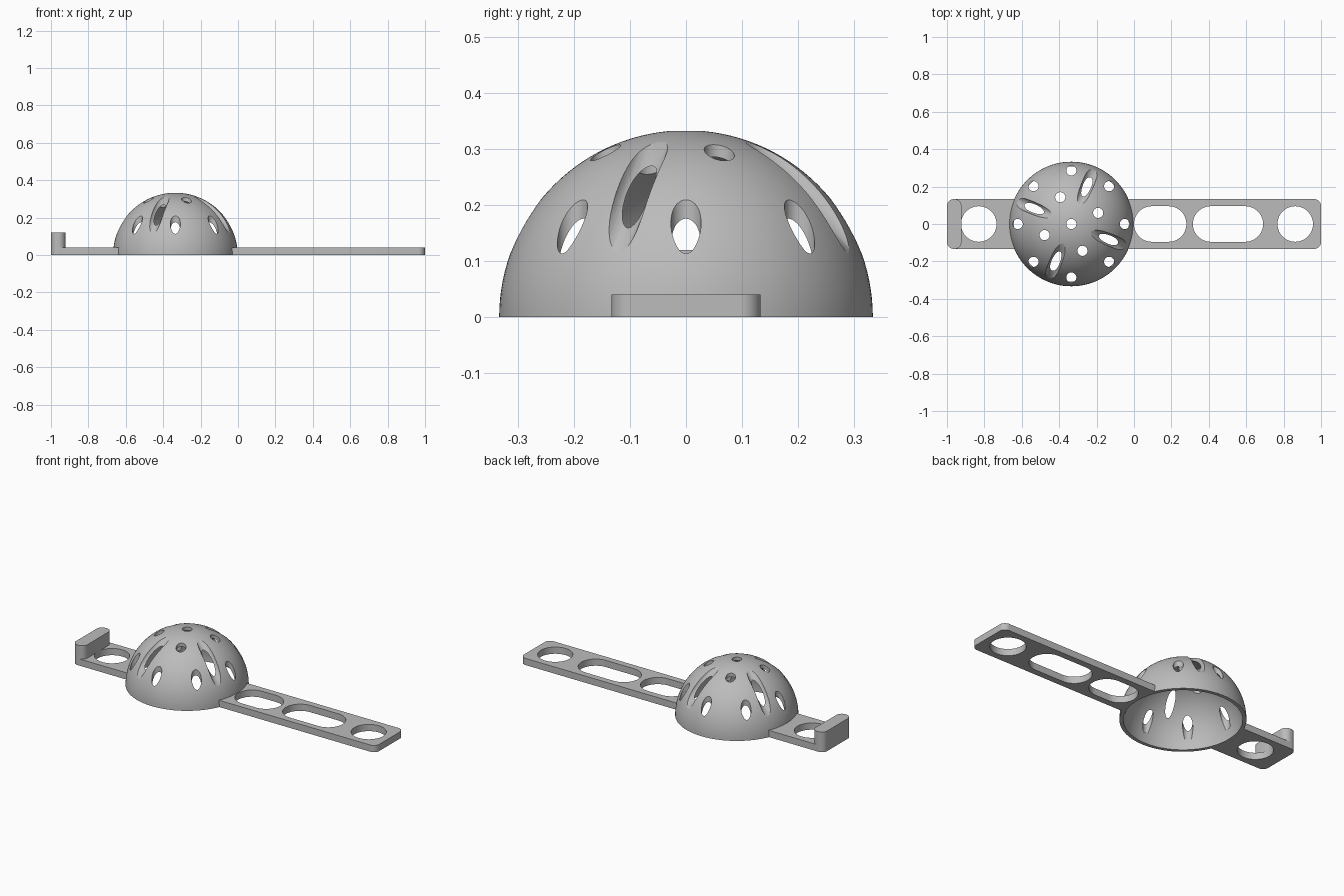
import bpy, bmesh
from math import sin, cos, pi, radians, sqrt
from mathutils import Matrix, Vector

if "Cube" in bpy.data.objects:
    bpy.data.objects.remove(bpy.data.objects["Cube"], do_unlink=True)

DOME_X, R_OUT, R_IN = -0.335, 0.333, 0.313
HALF_W, BAR_H = 0.133, 0.04

grey = bpy.data.materials.new("plain grey")
grey.use_nodes = True
colour = (0.5, 0.5, 0.5, 1)
grey.diffuse_color = colour
grey.node_tree.nodes["Principled BSDF"].inputs["Base Color"].default_value = colour


def add_object(name, bm):
    bmesh.ops.recalc_face_normals(bm, faces=bm.faces)
    mesh = bpy.data.meshes.new(name)
    bm.to_mesh(mesh)
    bm.free()
    mesh.materials.append(grey)
    obj = bpy.data.objects.new(name, mesh)
    bpy.context.collection.objects.link(obj)
    return obj


def add_prism(bm, x0, x1, half_w, radius, z0, z1, steps=24):
    """Upright prism with a rounded rectangle outline."""
    pts = []
    for cx, cy, start in ((x1 - radius, half_w - radius, 0), (x0 + radius, half_w - radius, 1),
                          (x0 + radius, radius - half_w, 2), (x1 - radius, radius - half_w, 3)):
        for i in range(steps + 1):
            a = (start + i / steps) * pi / 2
            pts.append((cx + radius * cos(a), cy + radius * sin(a), z0))
    face = bm.faces.new([bm.verts.new(p) for p in pts])
    top = bmesh.ops.extrude_face_region(bm, geom=[face])["geom"]
    bmesh.ops.translate(bm, vec=(0, 0, z1 - z0),
                        verts=[v for v in top if isinstance(v, bmesh.types.BMVert)])
    bmesh.ops.remove_doubles(bm, verts=bm.verts, dist=1e-5)


def add_rod(bm, radius, length, matrix):
    bmesh.ops.create_cone(bm, cap_ends=True, segments=40, radius1=radius, radius2=radius,
                          depth=length, matrix=matrix)


def cut(obj, bm, operation="DIFFERENCE"):
    """Apply a boolean with a temporary tool, then remove the tool."""
    tool = add_object("tool", bm)
    mod = obj.modifiers.new("cut", "BOOLEAN")
    mod.operation, mod.solver, mod.object = operation, "EXACT", tool
    bpy.context.view_layer.objects.active = obj
    bpy.ops.object.modifier_apply(modifier=mod.name)
    bpy.data.objects.remove(tool, do_unlink=True)


def smooth(obj):
    bpy.ops.object.select_all(action="DESELECT")
    obj.select_set(True)
    bpy.context.view_layer.objects.active = obj
    bpy.ops.object.shade_smooth_by_angle(angle=radians(30))


# Hollow dome, spun from a shell profile
bm = bmesh.new()
steps = 32
arc = [i / steps * pi / 2 for i in range(steps + 1)]
profile = [(R_OUT, a) for a in arc] + [(R_IN, a) for a in reversed(arc)]
verts = [bm.verts.new((r * cos(a), 0, r * sin(a))) for r, a in profile]
edges = [bm.edges.new((verts[i], verts[(i + 1) % len(verts)]))
         for i in range(len(verts)) if i != steps]
bmesh.ops.spin(bm, geom=verts + edges, cent=(0, 0, 0), axis=(0, 0, 1),
               angle=2 * pi, steps=96, use_merge=True)
bmesh.ops.remove_doubles(bm, verts=bm.verts, dist=1e-5)
bmesh.ops.translate(bm, verts=bm.verts, vec=(DOME_X, 0, 0))
dome = add_object("perforated_dome", bm)

# Upright round holes: centre, inner ring of four, outer ring of eight
bm = bmesh.new()
spots = [(0, 0)] + [(0.155, 22.5 + 90 * k) for k in range(4)] + [(0.286, 45 * k) for k in range(8)]
for r, deg in spots:
    a = radians(deg)
    add_rod(bm, 0.027, 0.36, Matrix.Translation((DOME_X + r * cos(a), r * sin(a), 0.24)))
cut(dome, bm)

# Slanted grooves that graze the shell and break through it
bm = bmesh.new()
groove = 0.033
reach = (0.303 + groove) / sqrt(2)
for k in range(4):
    turn = Matrix.Rotation(radians(67.5 + 90 * k), 4, "Z")
    add_rod(bm, groove, 0.4, Matrix.Translation((DOME_X, 0, 0)) @ turn
            @ Matrix.Translation((reach, 0, reach)) @ Matrix.Rotation(-pi / 4, 4, "Y"))
cut(dome, bm)
smooth(dome)

# Flat bar with an upright lip at one end
bm = bmesh.new()
add_prism(bm, -1, 1, HALF_W, 0.036, 0, BAR_H)
bar = add_object("slotted_bar", bm)
bm = bmesh.new()
add_prism(bm, -1, -0.923, HALF_W, 0.036, 0, 0.12)
cut(bar, bm, "UNION")

# Round and long openings in the bar
bm = bmesh.new()
for x0, x1 in ((-0.925, -0.735), (0, 0.28), (0.315, 0.69), (0.767, 0.957)):
    add_prism(bm, x0, x1, 0.095, 0.0949, -0.1, 0.1)
cut(bar, bm)

# Clear the bar out of the dome's hollow
bm = bmesh.new()
bmesh.ops.create_uvsphere(bm, u_segments=96, v_segments=64, radius=R_IN + 0.006,
                          matrix=Matrix.Translation((DOME_X, 0, 0)))
cut(bar, bm)
smooth(bar)
